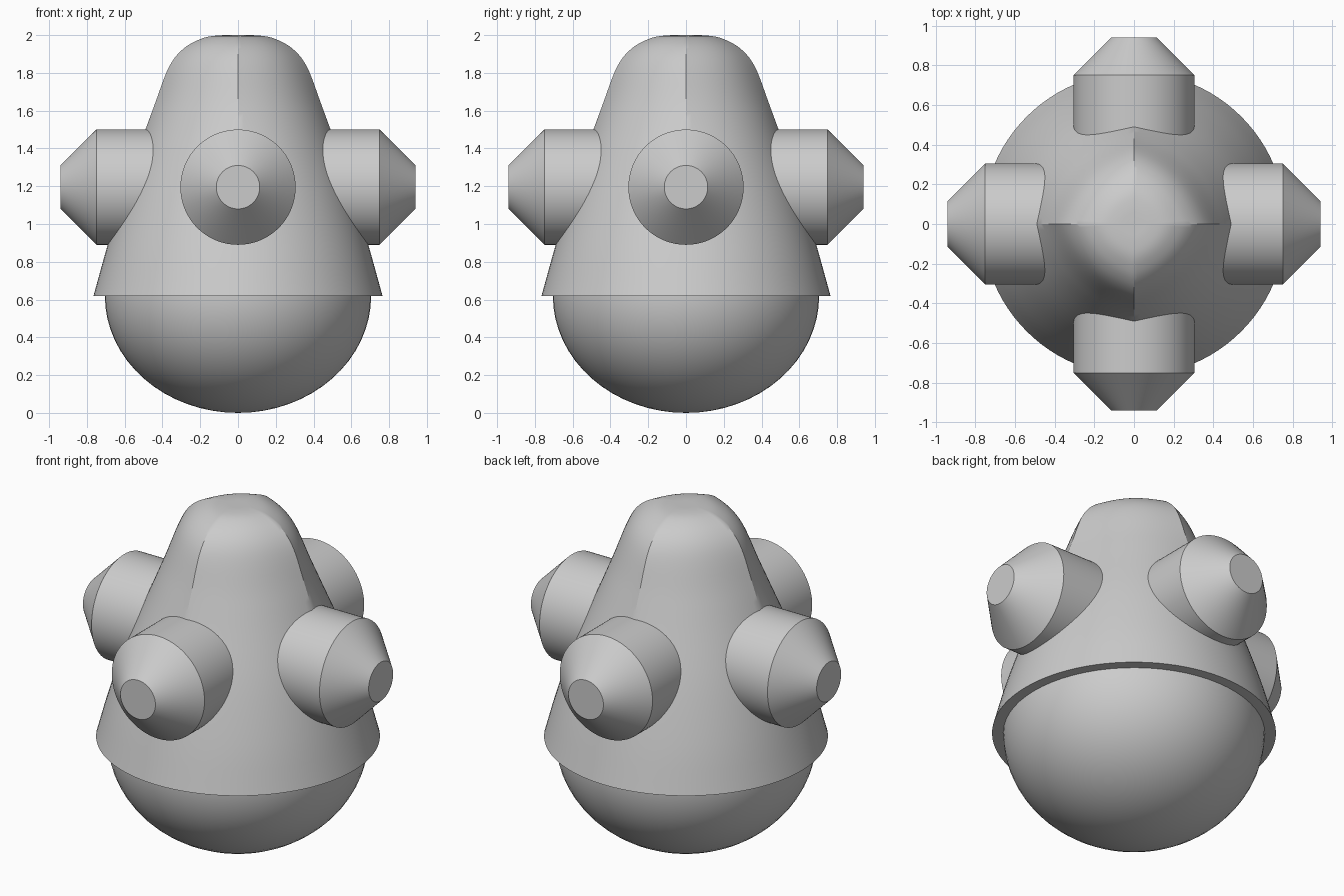
import bpy, bmesh, math
from mathutils import Matrix, Vector

cube = bpy.data.objects.get("Cube")
if cube:
    bpy.data.objects.remove(cube, do_unlink=True)

grey = bpy.data.materials.new("plain grey")
grey.use_nodes = True
grey.diffuse_color = (0.6, 0.6, 0.6, 1)
grey.node_tree.nodes["Principled BSDF"].inputs["Base Color"].default_value = (0.6, 0.6, 0.6, 1)

SIDES = 96


def add_object(name, bm):
    """Turn a bmesh into a smooth-shaded grey object with sharp edges kept."""
    bmesh.ops.recalc_face_normals(bm, faces=bm.faces)
    mesh = bpy.data.meshes.new(name)
    bm.to_mesh(mesh)
    bm.free()
    mesh.materials.append(grey)
    obj = bpy.data.objects.new(name, mesh)
    bpy.context.collection.objects.link(obj)
    bpy.ops.object.select_all(action='DESELECT')
    obj.select_set(True)
    bpy.context.view_layer.objects.active = obj
    bpy.ops.object.shade_smooth_by_angle(angle=math.radians(28))
    return obj


def smooth_path(points, steps):
    """Catmull-Rom curve through the points."""
    pts = [Vector(p) for p in points]
    ext = [2 * pts[0] - pts[1]] + pts + [2 * pts[-1] - pts[-2]]
    path = []
    for a, b, c, d in zip(ext, ext[1:], ext[2:], ext[3:]):
        for i in range(steps):
            t = i / steps
            path.append(b + (c - a) * t / 2 + (2 * a - 5 * b + 4 * c - d) * t * t / 2
                        + (3 * b - a - 3 * c + d) * t ** 3 / 2)
    return path + [pts[-1]]


def loft(name, profile):
    """Stack rings of (radius, height, squareness); squareness 0 is round, 1 a diamond."""
    bm = bmesh.new()
    rings = []
    for radius, z, square in profile:
        ring = []
        for i in range(SIDES):
            a = math.tau * i / SIDES
            c, s = math.cos(a), math.sin(a)
            r = radius * (1 - square + square / (abs(c) + abs(s)))
            ring.append(bm.verts.new((r * c, r * s, z)))
        rings.append(ring)
    for low, high in zip(rings, rings[1:]):
        for i in range(SIDES):
            j = (i + 1) % SIDES
            bm.faces.new((low[i], low[j], high[j], high[i]))
    bm.faces.new(rings[0])
    bm.faces.new(rings[-1])
    return add_object(name, bm)


# Bell body: round rim that turns into a four-ridged, rounded crown
loft("bell_body", smooth_path([
    (0.765, 0.62, 0), (0.69, 0.89, 0), (0.60, 1.2, 0.1), (0.49, 1.5, 0.23),
    (0.435, 1.65, 0.32), (0.38, 1.8, 0.4), (0.335, 1.88, 0.42),
    (0.28, 1.935, 0.42), (0.22, 1.97, 0.4), (0.16, 1.991, 0.38),
    (0.09, 1.999, 0.35), (0.02, 2.0, 0.3)], 4))

# Rounded base bowl
bm = bmesh.new()
bmesh.ops.create_uvsphere(bm, u_segments=64, v_segments=32, radius=1,
                          matrix=Matrix.Translation((0, 0, 0.62)) @ Matrix.Diagonal((0.705, 0.705, 0.62, 1)))
add_object("base_bowl", bm)

# Four side knobs: a cylinder ending in a blunt cone
for k, side in enumerate(("left", "back", "right", "front")):
    knob = loft(side + "_knob", [(0.305, 0.2, 0), (0.305, 0.75, 0), (0.115, 0.94, 0)])
    knob.data.transform(Matrix.Translation((0, 0, 1.195)) @ Matrix.Rotation(k * math.pi / 2, 4, 'Z')
                        @ Matrix.Rotation(math.pi / 2, 4, 'Y'))
